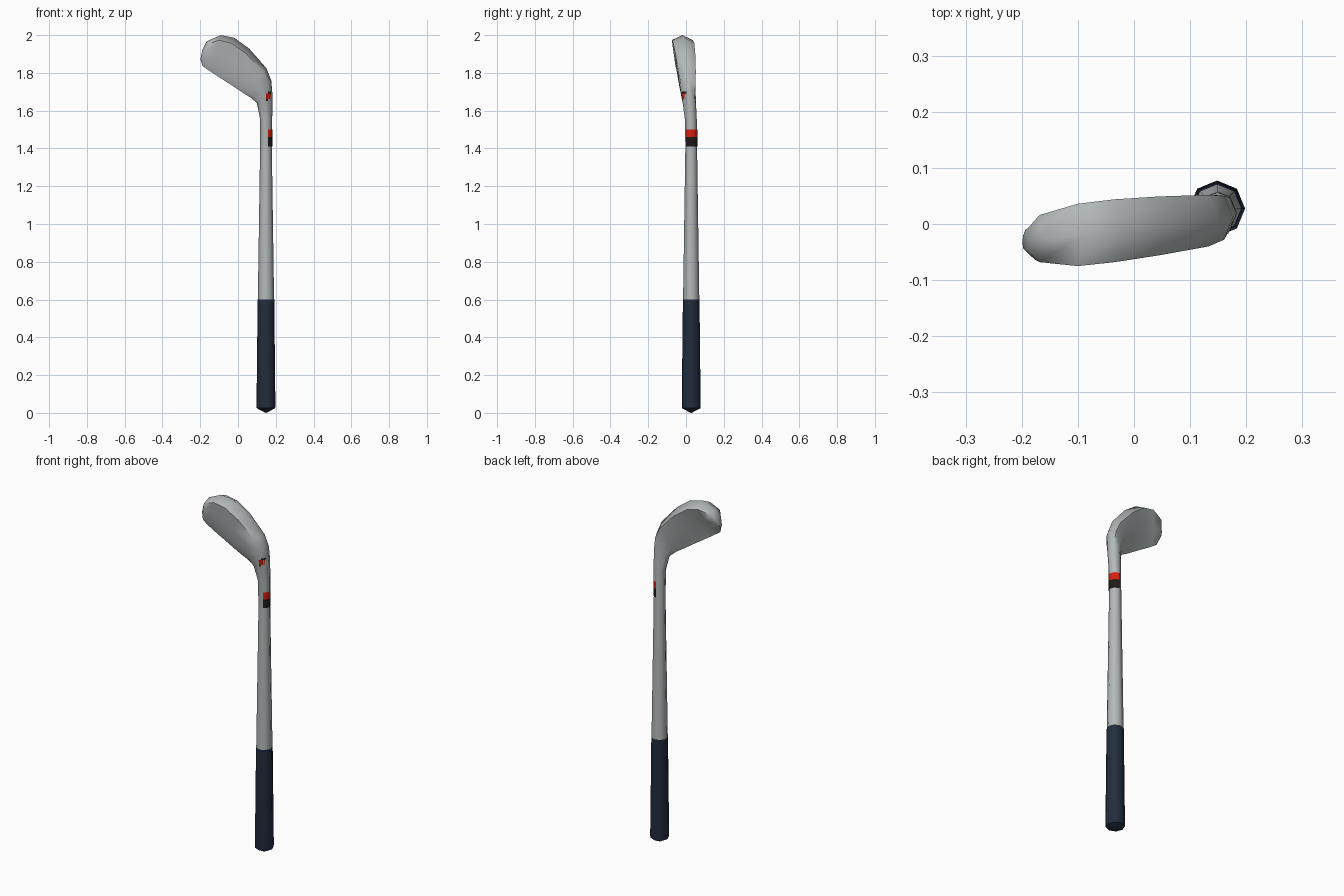
import bpy, bmesh, math
from mathutils import Vector
from mathutils.bvhtree import BVHTree

if "Cube" in bpy.data.objects:
    bpy.data.objects.remove(bpy.data.objects["Cube"])

CX, CY = 0.148, 0.0275   # shaft axis


def material(name, rgb):
    m = bpy.data.materials.new(name)
    m.diffuse_color = (*rgb, 1)
    m.use_nodes = True
    m.node_tree.nodes["Principled BSDF"].inputs["Base Color"].default_value = m.diffuse_color
    return m


silver = material("silver metal", (0.45, 0.48, 0.48))
navy = material("navy grip", (0.017, 0.026, 0.048))
red = material("red band", (0.68, 0.014, 0.005))
black = material("black band", (0.012, 0.011, 0.010))


def make(name, verts, faces, mat, angle=50, recalc=True):
    me = bpy.data.meshes.new(name)
    me.from_pydata(verts, [], faces)
    if recalc:
        bm = bmesh.new()
        bm.from_mesh(me)
        bmesh.ops.recalc_face_normals(bm, faces=bm.faces)
        bm.to_mesh(me)
        bm.free()
    me.materials.append(mat)
    ob = bpy.data.objects.new(name, me)
    bpy.context.collection.objects.link(ob)
    bpy.ops.object.select_all(action='DESELECT')
    ob.select_set(True)
    bpy.context.view_layer.objects.active = ob
    bpy.ops.object.shade_smooth_by_angle(angle=math.radians(angle))
    return ob


def loft(name, rings, mat, caps=(True, True), angle=50):
    n = len(rings[0])
    verts = [p for r in rings for p in r]
    faces = [(i*n + j, i*n + (j+1) % n, (i+1)*n + (j+1) % n, (i+1)*n + j)
             for i in range(len(rings) - 1) for j in range(n)]
    if caps[0]:
        faces.append(tuple(range(n)))
    if caps[1]:
        faces.append(tuple(range(len(verts) - n, len(verts))))
    return make(name, verts, faces, mat, angle)


def ring(z, r):
    return [(CX + r*math.cos(k*math.pi/4), CY + r*math.sin(k*math.pi/4), z) for k in range(8)]


# grip with a shallow pointed end, and tapering shaft
loft("grip", [ring(0.0, 0.002), ring(0.025, 0.049), ring(0.04, 0.05), ring(0.6, 0.044)], navy)
loft("shaft", [ring(0.6, 0.043), ring(1.41, 0.031)], silver)

# head sections: sole point x,z | blade edge x,z | front y and back y at sole, middle, edge
sections = [
    (.179, 1.41, .117, 1.41, .0056, -.0035, .0056, .0494, .0585, .0494),
    (.181, 1.55, .116, 1.56, .003, -.006, .001, .049, .057, .047),
    (.183, 1.68, .100, 1.640, -.010, -.020, -.018, .047, .052, .030),
    (.176, 1.76, .070, 1.667, -.028, -.030, -.026, .050, .045, .008),
    (.150, 1.825, .030, 1.692, -.040, -.038, -.032, .052, .036, -.004),
    (.060, 1.928, -.050, 1.745, -.056, -.050, -.043, .049, .020, -.018),
    (-.020, 1.986, -.120, 1.790, -.068, -.060, -.051, .044, .010, -.028),
    (-.090, 2.00, -.160, 1.817, -.075, -.066, -.057, .036, .006, -.032),
    (-.165, 1.968, -.187, 1.836, -.068, -.064, -.057, .016, .000, -.032),
    (-.188, 1.925, -.199, 1.872, -.045, -.045, -.044, -.008, -.010, -.020),
]


def section(sx, sz, bx, bz, f0, f1, f2, b0, b1, b2):
    ts = (0, .146, .5, .854, 1, .854, .5, .146)
    ys = ((f0 + b0)/2, f0, f1, f2, (f2 + b2)/2, b2, b1, b0)
    return [(sx + (bx - sx)*t, y, sz + (bz - sz)*t) for t, y in zip(ts, ys)]


head = loft("club_head", [section(*s) for s in sections], silver, (False, True), 60)

# two-colour band wrapped round the outer side of the neck
r = 0.0335
arc = [(-67.5, r*math.cos(math.pi/8))] + [(a, r) for a in (-45, 0, 45, 90)]
pts = [(CX + q*math.cos(math.radians(a)), CY + q*math.sin(math.radians(a))) for a, q in arc]
for name, z0, z1, mat in (("black_band", 1.41, 1.46, black), ("red_band", 1.46, 1.5, red)):
    verts = [(x, y, z) for z in (z0, z1) for x, y in pts]
    make(name, verts, [(i, i+1, i+6, i+5) for i in range(4)], mat, 50, False)

# small painted mark on the front of the neck, laid onto the head surface
tree = BVHTree.FromPolygons([v.co for v in head.data.vertices],
                            [p.vertices for p in head.data.polygons])


def mark(name, x0, x1, z0, z1, mat, n=4):
    verts = []
    for i in range(n + 1):
        for j in range(n + 1):
            x, z = x0 + (x1 - x0)*i/n, z0 + (z1 - z0)*j/n
            hit = tree.ray_cast(Vector((x, -1, z)), Vector((0, 1, 0)))[0]
            verts.append((x, (hit.y if hit else CY) - 0.002, z))
    m = n + 1
    faces = [(i*m + j, (i+1)*m + j, (i+1)*m + j + 1, i*m + j + 1)
             for i in range(n) for j in range(n)]
    make(name, verts, faces, mat, 50, False)


mark("red_mark", .148, .174, 1.662, 1.692, red)
mark("black_mark_upper", .160, .176, 1.692, 1.702, black)
mark("black_mark_lower", .148, .158, 1.652, 1.662, black)
